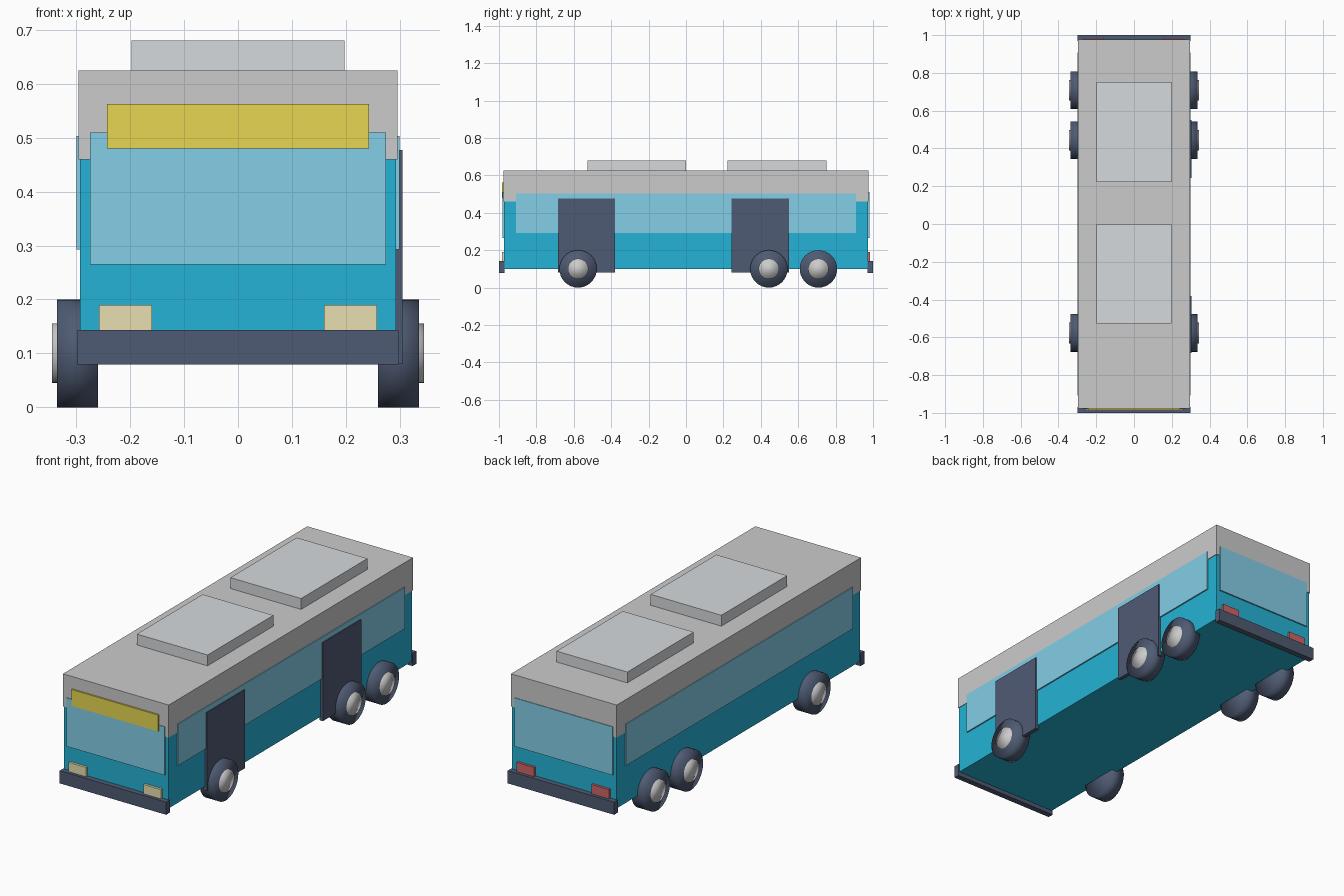
import bpy
import math

if "Cube" in bpy.data.objects:
    bpy.data.objects.remove(bpy.data.objects["Cube"])


def material(name, r, g, b):
    m = bpy.data.materials.new(name)
    m.diffuse_color = (r, g, b, 1)
    m.use_nodes = True
    m.node_tree.nodes["Principled BSDF"].inputs["Base Color"].default_value = m.diffuse_color
    return m


TEAL = material("teal_paint", 0.018, 0.45, 0.67)
GLASS = material("glass", 0.23, 0.62, 0.80)
DARK = material("dark_trim", 0.078, 0.104, 0.172)
YELLOW = material("sign_yellow", 0.80, 0.67, 0.083)
CREAM = material("headlight_cream", 0.80, 0.74, 0.44)
RED = material("tail_red", 0.62, 0.13, 0.13)
UNIT = material("roof_unit_grey", 0.67, 0.70, 0.72)


def box(name, x, y, z, mat=None):
    """Box from (min, max) ranges on each axis."""
    bpy.ops.mesh.primitive_cube_add(
        size=1, location=[(a + b) / 2 for a, b in (x, y, z)])
    ob = bpy.context.object
    ob.name = name
    ob.scale = [b - a for a, b in (x, y, z)]
    bpy.ops.object.transform_apply(location=False, rotation=False, scale=True)
    if mat:
        ob.data.materials.append(mat)
    return ob


def disc(name, radius, x, y, mat=None):
    """Cylinder along x between the two x values, at axle height."""
    bpy.ops.mesh.primitive_cylinder_add(
        vertices=32, radius=radius, depth=abs(x[1] - x[0]),
        location=((x[0] + x[1]) / 2, y, 0.1), rotation=(0, math.pi / 2, 0))
    ob = bpy.context.object
    ob.name = name
    bpy.ops.object.shade_smooth()
    if mat:
        ob.data.materials.append(mat)
    return ob


# Body shell and the slightly wider roof band
box("lower_body", (-0.293, 0.293), (-0.973, 0.973), (0.10, 0.47), TEAL)
box("roof_band", (-0.296, 0.296), (-0.977, 0.977), (0.46, 0.625))

# Roof units
box("front_roof_unit", (-0.198, 0.198), (-0.526, 0.0), (0.615, 0.68), UNIT)
box("rear_roof_unit", (-0.198, 0.198), (0.222, 0.752), (0.615, 0.68), UNIT)

# Glass, bumpers and lamps at both ends
for end, s, lamp in (("front", -1, CREAM), ("rear", 1, RED)):
    def span(inner, outer):
        return tuple(sorted((s * inner, s * outer)))

    box(end + "_window", (-0.275, 0.275), span(0.965, 0.980), (0.265, 0.51), GLASS)
    box(end + "_bumper", (-0.298, 0.298), span(0.970, 1.0), (0.079, 0.143), DARK)
    for side, t in (("left", -1), ("right", 1)):
        box(f"{end}_lamp_{side}", tuple(sorted((t * 0.16, t * 0.258))),
            span(0.965, 0.985), (0.14, 0.19), lamp)

# Destination sign panel
box("sign_panel", (-0.243, 0.243), (-0.985, -0.965), (0.48, 0.563), YELLOW)

# Side windows, wheels and hubs
for side, t in (("left", -1), ("right", 1)):
    box("side_window_" + side, tuple(sorted((t * 0.285, t * 0.300))),
        (-0.908, 0.908), (0.293, 0.503), GLASS)
    for place, y in (("front", -0.577), ("middle", 0.443), ("rear", 0.708)):
        disc(f"{place}_wheel_{side}", 0.10, (t * 0.26, t * 0.336), y, DARK)
        disc(f"{place}_hub_{side}", 0.055, (t * 0.30, t * 0.345), y)

# Doors on the right side only
box("front_door", (0.285, 0.305), (-0.684, -0.38), (0.08, 0.477), DARK)
box("middle_door", (0.285, 0.305), (0.243, 0.55), (0.08, 0.477), DARK)
